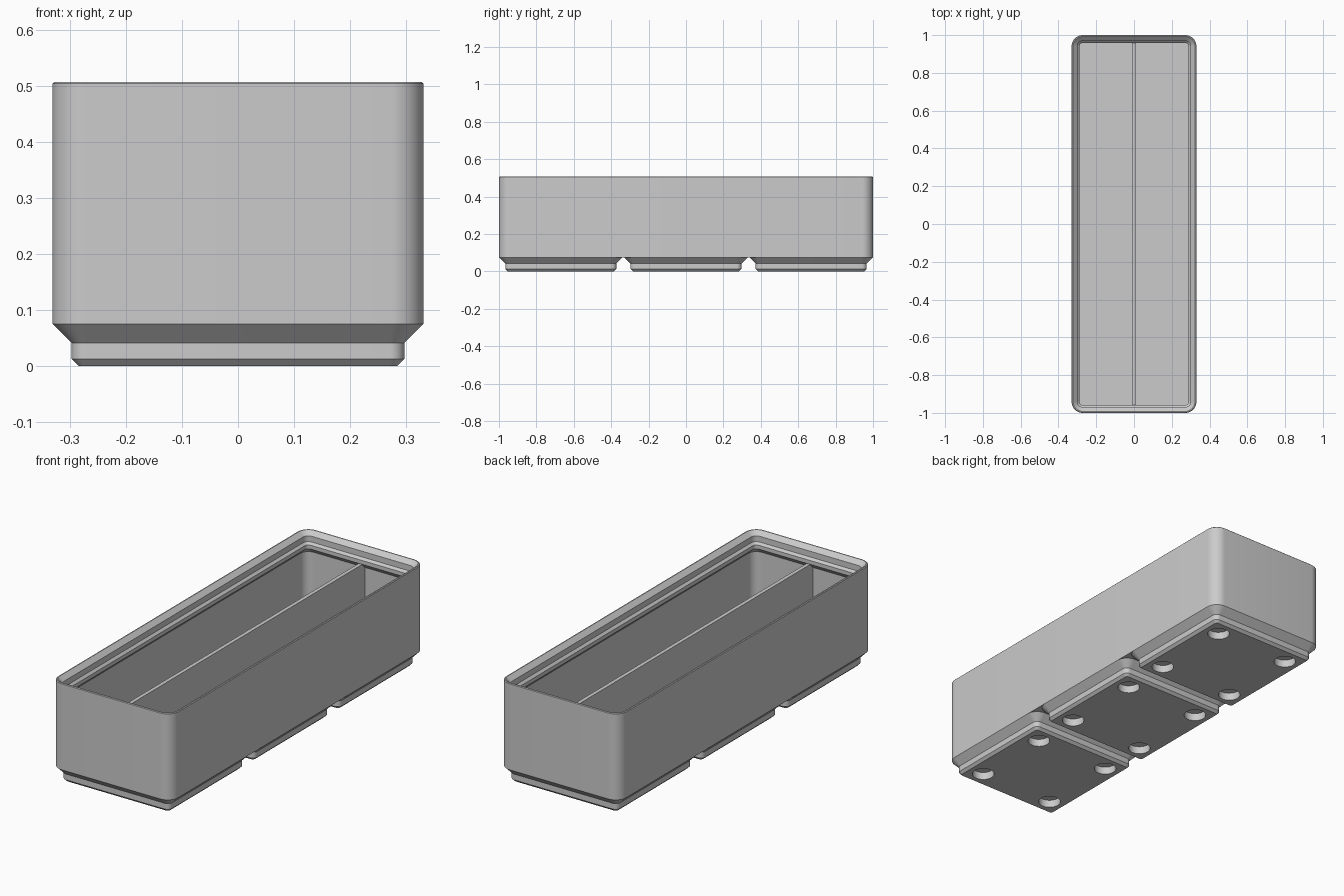
import bpy, bmesh, math
from mathutils import Matrix

U = 2 / 125.5              # one millimetre in model units
W, L, R = 41.5, 125.5, 3.75  # outer width, length and corner radius in mm
PITCH = 42                 # spacing of the feet
HOLE = 13                  # hole offset from each foot centre
FOOT_TOP, FLOOR, TOP = 4.75, 7, 31.8

cube = bpy.data.objects.get("Cube")
if cube:
    bpy.data.objects.remove(cube)

grey = bpy.data.materials.new("plain grey")
grey.use_nodes = True
colour = (0.6, 0.6, 0.6, 1)
grey.diffuse_color = colour
grey.node_tree.nodes["Principled BSDF"].inputs["Base Color"].default_value = colour


def finish(name, bm):
    bmesh.ops.recalc_face_normals(bm, faces=bm.faces)
    bmesh.ops.scale(bm, vec=(U, U, U), verts=bm.verts)
    mesh = bpy.data.meshes.new(name)
    bm.to_mesh(mesh)
    bm.free()
    mesh.materials.append(grey)
    obj = bpy.data.objects.new(name, mesh)
    bpy.context.collection.objects.link(obj)
    return obj


def activate(obj):
    bpy.ops.object.select_all(action='DESELECT')
    obj.select_set(True)
    bpy.context.view_layer.objects.active = obj


def ring(bm, width, length, radius, z, y=0, steps=10):
    """Rounded rectangle of vertices at height z."""
    verts = []
    for q, (sx, sy) in enumerate([(1, 1), (-1, 1), (-1, -1), (1, -1)]):
        cx, cy = sx * (width / 2 - radius), sy * (length / 2 - radius)
        for i in range(steps + 1):
            a = math.pi / 2 * (q + i / steps)
            verts.append(bm.verts.new((cx + radius * math.cos(a),
                                       y + cy + radius * math.sin(a), z)))
    return verts


def loft(bm, width, length, profile, y=0):
    """Skin a rounded box through (inset, height) pairs, capping both ends."""
    rings = [ring(bm, width - 2 * d, length - 2 * d, R - d, z, y)
             for d, z in profile]
    n = len(rings[0])
    for a, b in zip(rings, rings[1:]):
        for i in range(n):
            j = (i + 1) % n
            bm.faces.new((a[i], a[j], b[j], b[i]))
    bm.faces.new(rings[0])
    bm.faces.new(rings[-1])


# Bin shell: outside wall, stacking lip, lip support, inner wall and floor
bm = bmesh.new()
loft(bm, W, L, [(0, FOOT_TOP), (0, TOP - 0.2), (0.2, TOP), (0.5, TOP),
                (1.9, 30.5), (1.9, 28.7), (2.6, 28), (2.6, 26.8),
                (0.95, 25.15), (0.95, FLOOR)])
shell = finish("bin_shell", bm)

# Lengthwise divider
bm = bmesh.new()
bmesh.ops.create_cube(bm, size=1, matrix=Matrix.Translation((0, 0, (FLOOR + 26.6) / 2))
                      @ Matrix.Diagonal((1.2, L - 1.9, 26.6 - FLOOR, 1)))
finish("divider", bm)

# Stepped feet with four round pockets each
feet = []
for name, row in (("front_foot", -1), ("middle_foot", 0), ("back_foot", 1)):
    y = row * PITCH
    bm = bmesh.new()
    loft(bm, W, W, [(2.95, 0), (2.15, 0.8), (2.15, 2.6), (0, FOOT_TOP),
                    (0.3, FOOT_TOP + 0.3)], y)
    foot = finish(name, bm)
    bm = bmesh.new()
    for sx in (-1, 1):
        for sy in (-1, 1):
            bmesh.ops.create_cone(bm, cap_ends=True, segments=40, radius1=3.25,
                                  radius2=3.25, depth=4.8,
                                  matrix=Matrix.Translation((sx * HOLE, y + sy * HOLE, 0)))
    cutter = finish("pocket_cutter", bm)
    cutter.hide_render = True
    cut = foot.modifiers.new("pockets", 'BOOLEAN')
    cut.operation = 'DIFFERENCE'
    cut.solver = 'EXACT'
    cut.object = cutter
    activate(foot)
    bpy.ops.object.modifier_apply(modifier=cut.name)
    bpy.data.objects.remove(cutter)
    feet.append(foot)

# Smooth the rounded corners, keep the steps crisp
for obj in [shell] + feet:
    activate(obj)
    bpy.ops.object.shade_smooth_by_angle(angle=math.radians(30))
